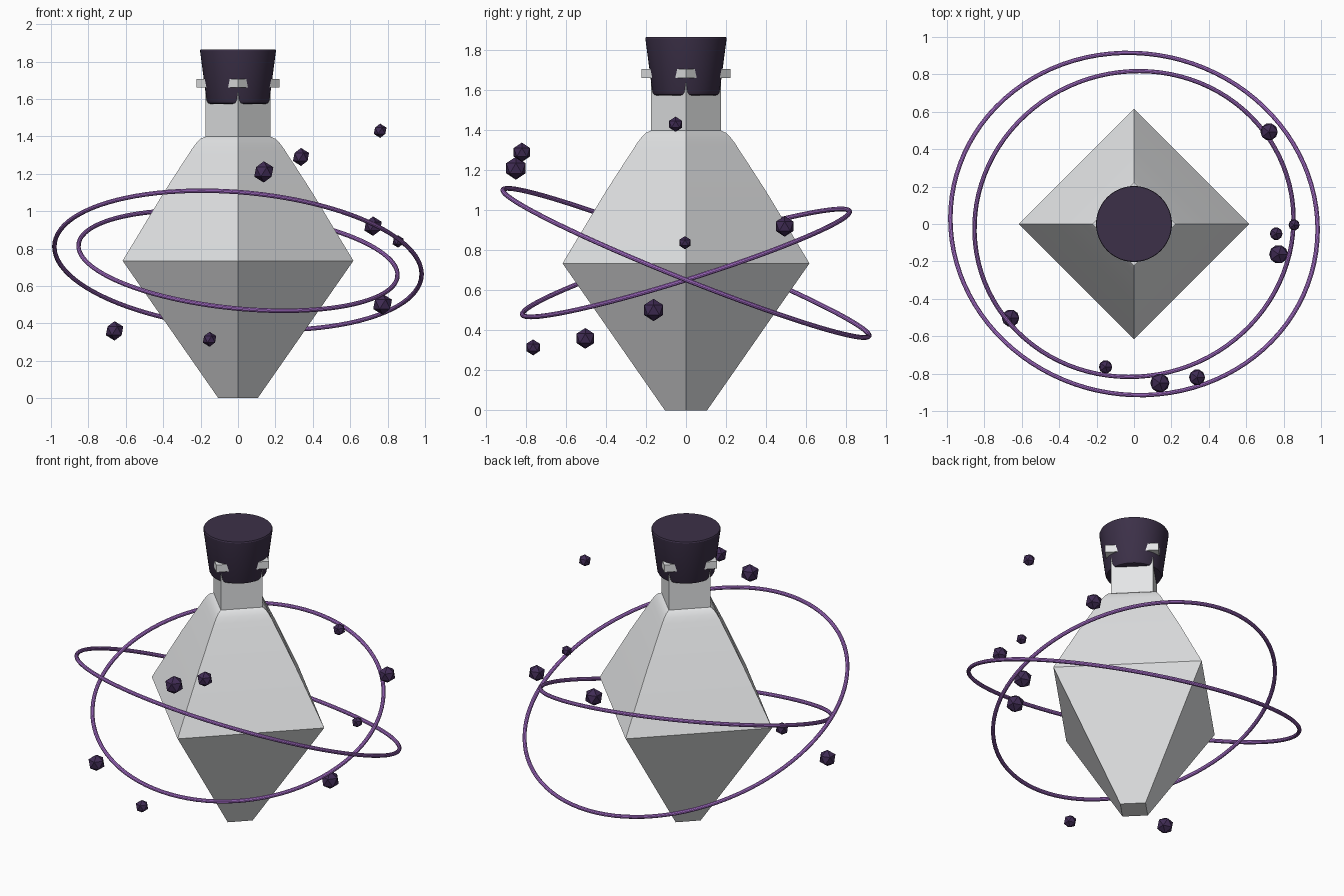
import bpy, bmesh
from math import sin, cos, tau, radians
from mathutils import Vector

if "Cube" in bpy.data.objects:
    bpy.data.objects.remove(bpy.data.objects["Cube"], do_unlink=True)


def material(name, rgb):
    mat = bpy.data.materials.new(name)
    mat.use_nodes = True
    mat.diffuse_color = (*rgb, 1)
    mat.node_tree.nodes["Principled BSDF"].inputs["Base Color"].default_value = (*rgb, 1)
    return mat


glass = material("pale_glass", (0.78, 0.79, 0.8))
stopper_dark = material("dark_stopper", (0.045, 0.03, 0.065))
ring_purple = material("purple_ring", (0.44, 0.18, 0.67))
crystal_dark = material("dark_crystal", (0.052, 0.025, 0.09))


def smooth(obj):
    bpy.ops.object.select_all(action="DESELECT")
    obj.select_set(True)
    bpy.context.view_layer.objects.active = obj
    bpy.ops.object.shade_smooth_by_angle(angle=radians(30))


def finish(bm, name, mat):
    bmesh.ops.recalc_face_normals(bm, faces=bm.faces)
    mesh = bpy.data.meshes.new(name)
    bm.to_mesh(mesh)
    bm.free()
    mesh.materials.append(mat)
    obj = bpy.data.objects.new(name, mesh)
    bpy.context.collection.objects.link(obj)
    return obj


def turned(name, profile, sides, mat):
    """Closed solid from (radius, height) pairs with the given number of sides."""
    bm = bmesh.new()
    loops = [[bm.verts.new((r * cos(tau * i / sides), r * sin(tau * i / sides), z))
              for i in range(sides)] for r, z in profile]
    for low, high in zip(loops, loops[1:]):
        for i in range(sides):
            j = (i + 1) % sides
            bm.faces.new((low[i], low[j], high[j], high[i]))
    bm.faces.new(loops[0][::-1])
    bm.faces.new(loops[-1])
    obj = finish(bm, name, mat)
    smooth(obj)
    return obj


# Four-sided bottle with a curved shoulder and straight neck
turned("bottle", [(0.105, 0), (0.617, 0.735), (0.40, 1.095), (0.30, 1.25),
                  (0.27, 1.295), (0.245, 1.335), (0.222, 1.365), (0.2, 1.387),
                  (0.175, 1.398), (0.175, 1.68)], 4, glass)

# Square lip whose corners show through the stopper
turned("neck_lip", [(0.222, 1.66), (0.222, 1.707)], 4, glass)

# Tapered round stopper
turned("stopper", [(0.150, 1.574), (0.161, 1.578), (0.168, 1.592),
                   (0.203, 1.858), (0.200, 1.865)], 48, stopper_dark)


# Tilted rings orbiting the bottle
def ring(name, radius, normal):
    bpy.ops.mesh.primitive_torus_add(
        major_radius=radius, minor_radius=0.012, major_segments=96, minor_segments=10,
        location=(0, 0, 0.737), rotation=Vector(normal).to_track_quat("Z", "Y").to_euler())
    obj = bpy.context.object
    obj.name = name
    obj.data.materials.append(ring_purple)
    smooth(obj)


ring("outer_ring", 0.985, (0.08, 0.37, 0.926))
ring("inner_ring", 0.857, (0.095, -0.3, 0.95))

# Floating faceted crystals: x, y, z, radius
crystals = [
    (0.76, -0.052, 1.43, 0.038), (0.337, -0.82, 1.29, 0.048),
    (0.138, -0.85, 1.21, 0.057), (0.722, 0.493, 0.92, 0.052),
    (0.856, -0.005, 0.838, 0.033), (0.773, -0.162, 0.502, 0.056),
    (-0.66, -0.503, 0.36, 0.052), (-0.152, -0.764, 0.315, 0.04),
]
for n, (x, y, z, r) in enumerate(crystals, 1):
    bm = bmesh.new()
    bmesh.ops.create_icosphere(bm, subdivisions=1, radius=r)
    finish(bm, f"crystal_{n}", crystal_dark).location = (x, y, z)
